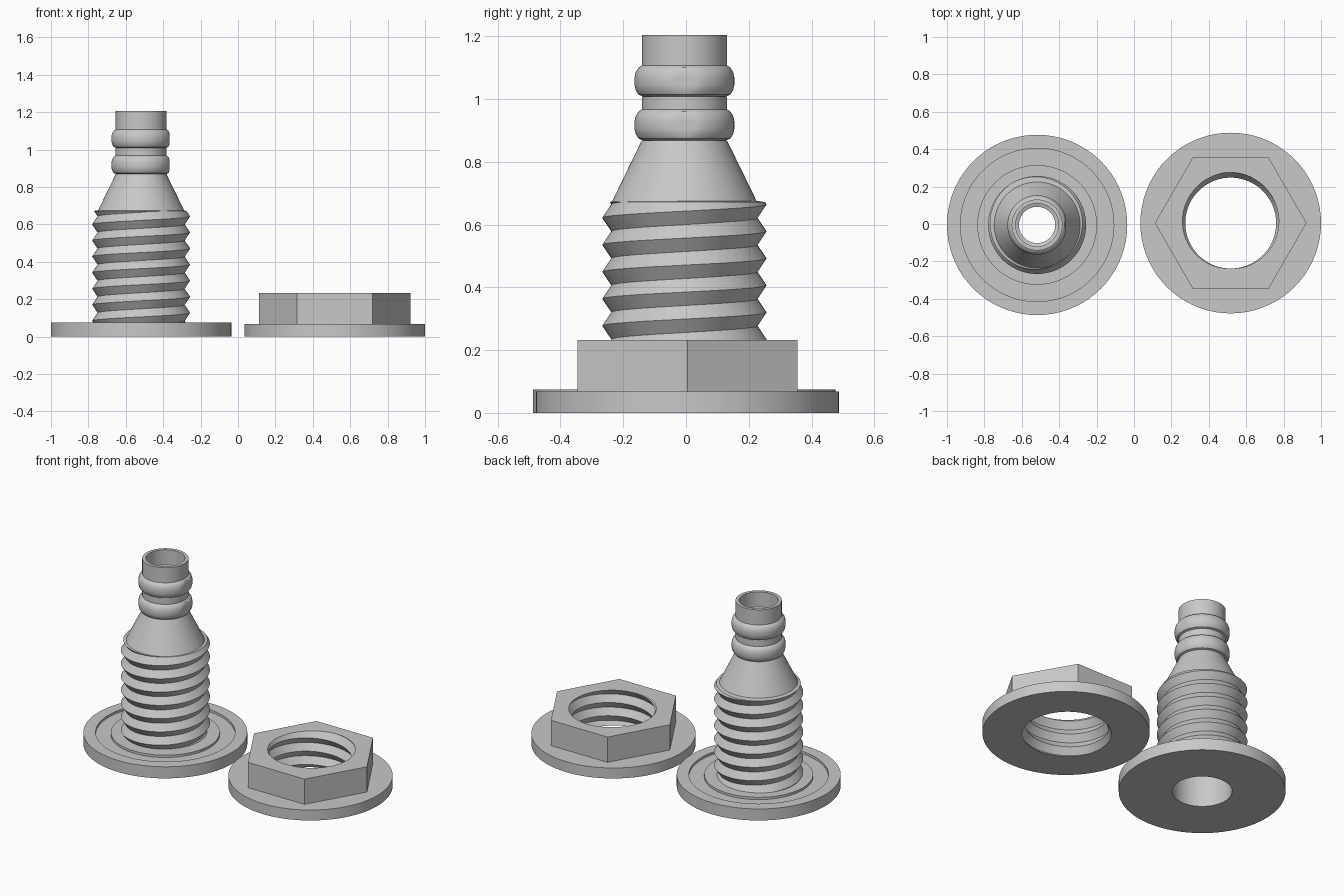
import bpy
import bmesh
from math import sin, cos, pi, atan2, hypot, floor, ceil

if "Cube" in bpy.data.objects:
    bpy.data.objects.remove(bpy.data.objects["Cube"])

SEG = 72
PITCH = 0.086

grey = bpy.data.materials.new("plain_grey")
grey.use_nodes = True
grey.diffuse_color = (0.58, 0.58, 0.58, 1)
grey.node_tree.nodes["Principled BSDF"].inputs["Base Color"].default_value = (0.58, 0.58, 0.58, 1)


def finish(bm, name, location):
    """Turn a bmesh into a shaded, coloured object."""
    bmesh.ops.recalc_face_normals(bm, faces=bm.faces)
    mesh = bpy.data.meshes.new(name)
    bm.to_mesh(mesh)
    bm.free()
    mesh.materials.append(grey)
    obj = bpy.data.objects.new(name, mesh)
    bpy.context.collection.objects.link(obj)
    obj.location = location
    bpy.ops.object.select_all(action="DESELECT")
    obj.select_set(True)
    bpy.context.view_layer.objects.active = obj
    bpy.ops.object.shade_smooth_by_angle(angle=0.5)
    return obj


def lathe(profile):
    """Revolve a closed (radius, height) profile around z."""
    bm = bmesh.new()
    rings = [[bm.verts.new((r * cos(2 * pi * j / SEG), r * sin(2 * pi * j / SEG), z))
              for j in range(SEG)] for r, z in profile]
    for a, b in zip(rings, rings[1:] + rings[:1]):
        for j in range(SEG):
            k = (j + 1) % SEG
            bm.faces.new((a[j], a[k], b[k], b[j]))
    return bm


def thread(crest_z, root, tip, low, high):
    """Right-hand V thread, trimmed flat at both heights."""
    bm = bmesh.new()
    first = 2 * floor((low - crest_z) / PITCH) - 4
    last = 2 * ceil((high - crest_z) / PITCH) + 2
    rows = []
    for k in range(first, last + 1):
        r = root if k % 2 else tip
        rows.append([bm.verts.new((r * cos(2 * pi * j / SEG), r * sin(2 * pi * j / SEG),
                                   crest_z + PITCH * (k / 2 + j / SEG)))
                     for j in range(SEG + 1)])
    for a, b in zip(rows, rows[1:]):
        for j in range(SEG):
            bm.faces.new((a[j], a[j + 1], b[j + 1], b[j]))
    bmesh.ops.remove_doubles(bm, verts=bm.verts, dist=1e-5)
    for z, direction in ((low, -1), (high, 1)):
        bmesh.ops.bisect_plane(bm, geom=bm.verts[:] + bm.edges[:] + bm.faces[:], dist=1e-5,
                               plane_co=(0, 0, z), plane_no=(0, 0, direction),
                               clear_outer=True)
    return bm


def rim(bm, z):
    return [e for e in bm.edges if e.is_boundary and all(abs(v.co.z - z) < 1e-4 for v in e.verts)]


def extend(bm, edges, radius, z):
    """Extrude a rim to a new height and to a radius given by angle."""
    new = bmesh.ops.extrude_edge_only(bm, edges=edges)["geom"]
    for v in new:
        if isinstance(v, bmesh.types.BMVert):
            angle = atan2(v.co.y, v.co.x)
            r = radius(angle)
            v.co = (r * cos(angle), r * sin(angle), z)
    return [e for e in new if isinstance(e, bmesh.types.BMEdge) and e.is_boundary]


def circle(r):
    return lambda angle: r


def hexagon(angle):
    return 0.351 / cos(angle % (pi / 3) - pi / 6)


# Hose fitting: flange with ring groove, body, cone, two barbs and bore
def barb(z):
    return [(0.13, z), (0.146, z + 0.006), (0.155, z + 0.02), (0.159, z + 0.037),
            (0.159, z + 0.062), (0.155, z + 0.079), (0.146, z + 0.093), (0.136, z + 0.099)]


FITTING = (-0.518, -0.005, 0)
profile = [(0.173, 0), (0.482, 0), (0.482, 0.075), (0.41, 0.075), (0.41, 0.06),
           (0.32, 0.06), (0.32, 0.075), (0.225, 0.075), (0.225, 0.665), (0.235, 0.665),
           (0.136, 0.868)]
profile += barb(0.868) + [(0.136, 1.008)] + barb(1.008)
profile += [(0.136, 1.205), (0.115, 1.205), (0.115, 1.107), (0.097, 1.1),
            (0.097, 0.868), (0.173, 0.65)]
bm = lathe(profile)
for v in bm.verts:
    # small flat on one side of the barbs
    if v.co.z > 0.86:
        v.co.x = min(v.co.x, 0.152)
finish(bm, "hose_fitting", FITTING)

# Outer thread, closed onto the body at its top
bm = thread(0.643, 0.233, 0.262, 0.04, 0.672)
extend(bm, rim(bm, 0.672), circle(0.215), 0.678)
finish(bm, "fitting_thread", FITTING)

# Flanged hexagon nut grown outward from its inner thread
bm = thread(0.21, 0.243, 0.272, 0, 0.232)
bottom = rim(bm, 0)
edges = extend(bm, rim(bm, 0.232), hexagon, 0.232)
extend(bm, edges, hexagon, 0.06)
edges = extend(bm, bottom, circle(0.483), 0)
edges = extend(bm, edges, circle(0.483), 0.068)
extend(bm, edges, circle(0.33), 0.068)
finish(bm, "flanged_nut", (0.517, 0.005, 0))
